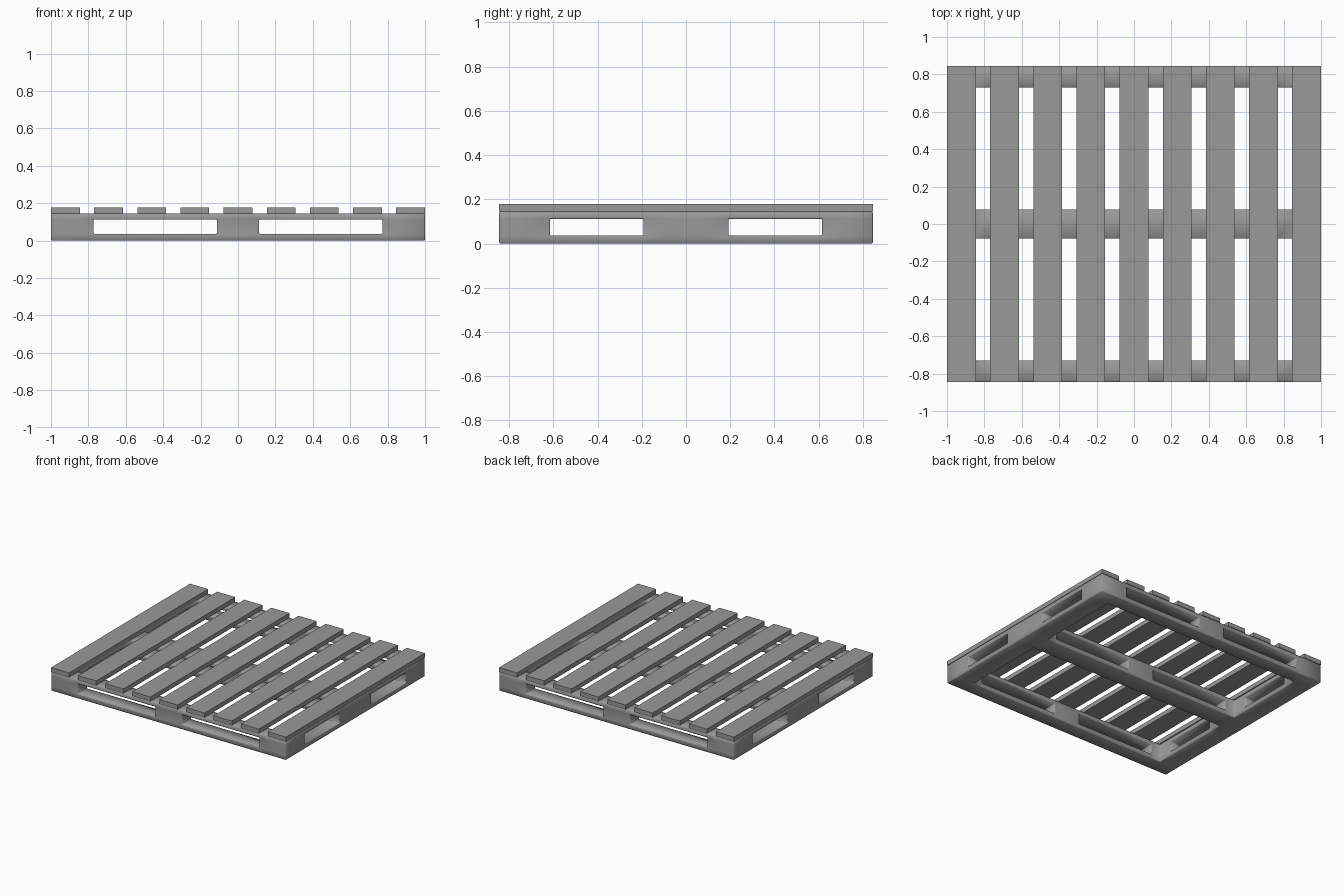
import bpy, bmesh
from mathutils import Vector

if "Cube" in bpy.data.objects:
    bpy.data.objects.remove(bpy.data.objects["Cube"])

HX, HY = 1.0, 0.845                      # half length, half width
DECK_Z, TOP_Z = 0.144, 0.178             # frame top, slat top
OPEN_LO, OPEN_HI = 0.036, 0.112          # height of the fork openings
SIDE_IN, END_IN, MID = 0.85, 0.73, 0.078  # inner faces of the frame beams
FORK_X = (0.113, 0.772)                  # fork openings along x
FORK_Y = (0.192, 0.616)                  # fork openings along y

# Dark grey used on every board
grey = bpy.data.materials.new("dark_grey")
grey.diffuse_color = (0.32, 0.32, 0.32, 1)
grey.use_nodes = True
grey.node_tree.nodes["Principled BSDF"].inputs["Base Color"].default_value = grey.diffuse_color


def finish(name, bm):
    mesh = bpy.data.meshes.new(name)
    bm.to_mesh(mesh)
    bm.free()
    mesh.materials.append(grey)
    obj = bpy.data.objects.new(name, mesh)
    bpy.context.collection.objects.link(obj)
    return obj


def mirrored(*vals):
    return sorted([-v for v in vals] + list(vals))


def solid(x, y, z):
    """True where the frame is wood: three beams along x, two along y."""
    x, y = abs(x), abs(y)
    if x > HX or y > HY or not 0 < z < DECK_Z:
        return False
    slot = OPEN_LO < z < OPEN_HI
    along_x = (y > END_IN or y < MID) and not (slot and FORK_X[0] < x < FORK_X[1])
    along_y = x > SIDE_IN and not (slot and FORK_Y[0] < y < FORK_Y[1])
    return along_x or along_y


# Frame: boundary skin of a block grid, giving one clean joined body
cuts = (mirrored(FORK_X[0], FORK_X[1], SIDE_IN, HX),
        mirrored(MID, FORK_Y[0], FORK_Y[1], END_IN, HY),
        [0, OPEN_LO, OPEN_HI, DECK_Z])
bm = bmesh.new()
for i in range(len(cuts[0]) - 1):
    for j in range(len(cuts[1]) - 1):
        for k in range(len(cuts[2]) - 1):
            lo = Vector((cuts[0][i], cuts[1][j], cuts[2][k]))
            hi = Vector((cuts[0][i + 1], cuts[1][j + 1], cuts[2][k + 1]))
            mid = (lo + hi) / 2
            if not solid(*mid):
                continue
            for axis in range(3):
                u, v = (axis + 1) % 3, (axis + 2) % 3
                for side, end in ((-1, lo), (1, hi)):
                    probe = mid.copy()
                    probe[axis] = end[axis] + side * 0.002
                    if solid(*probe):
                        continue
                    ring = []
                    for a, b in ((lo, lo), (hi, lo), (hi, hi), (lo, hi)):
                        p = end.copy()
                        p[u], p[v] = a[u], b[v]
                        ring.append(bm.verts.new(p))
                    bm.faces.new(ring if side > 0 else ring[::-1])
bmesh.ops.remove_doubles(bm, verts=bm.verts, dist=0.0005)
bmesh.ops.recalc_face_normals(bm, faces=bm.faces)
for face in bm.faces:
    face.smooth = True
frame = finish("pallet_frame", bm)
bevel = frame.modifiers.new("softened_edges", 'BEVEL')
bevel.width = 0.004
bevel.segments = 1
bevel.limit_method = 'ANGLE'

# Deck slats: nine evenly spaced boards across the frame
COUNT, WIDTH = 9, 0.154
pitch = (2 * HX - WIDTH) / (COUNT - 1)
for n in range(COUNT):
    bm = bmesh.new()
    bmesh.ops.create_cube(bm, size=1)
    bmesh.ops.scale(bm, vec=(WIDTH, 2 * HY, TOP_Z - DECK_Z), verts=bm.verts)
    slat = finish(f"deck_slat_{n + 1}", bm)
    slat.location = (-HX + WIDTH / 2 + n * pitch, 0, (TOP_Z + DECK_Z) / 2)
